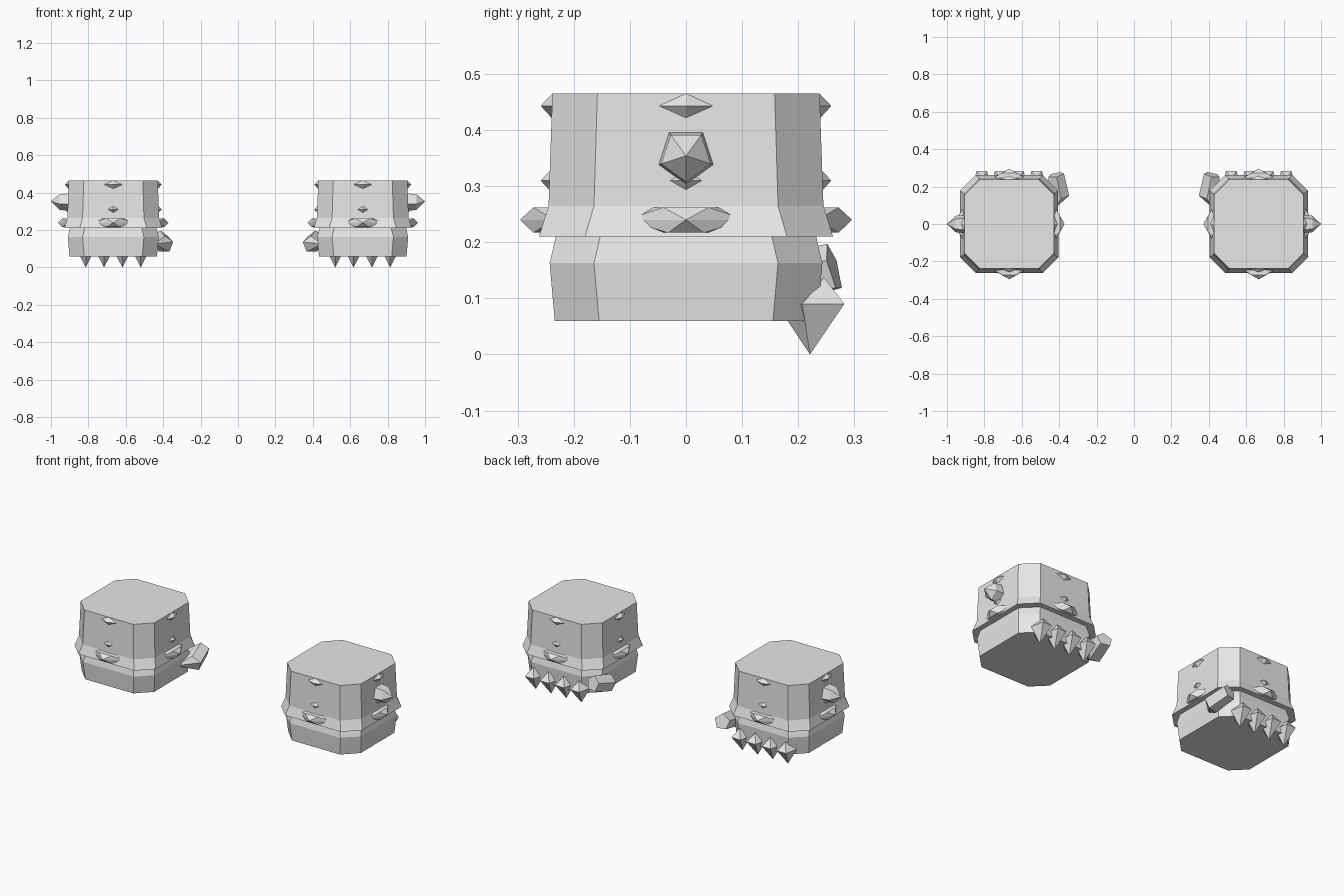
import bpy, bmesh, math
from mathutils import Vector, Matrix

cube = bpy.data.objects.get("Cube")
if cube:
    bpy.data.objects.remove(cube)

CENTRE = Vector((0.667, 0, 0))   # middle of the glove on the +x side

grey = bpy.data.materials.new("light_grey")
grey.use_nodes = True
grey.diffuse_color = (0.8, 0.8, 0.8, 1)
grey.node_tree.nodes["Principled BSDF"].inputs["Base Color"].default_value = (0.8, 0.8, 0.8, 1)


def finish(name, bm):
    """Turn a bmesh into a flat shaded part, mirrored onto the other glove."""
    bmesh.ops.recalc_face_normals(bm, faces=bm.faces)
    mesh = bpy.data.meshes.new(name)
    bm.to_mesh(mesh)
    bm.free()
    mesh.materials.append(grey)
    obj = bpy.data.objects.new(name, mesh)
    bpy.context.collection.objects.link(obj)
    obj.modifiers.new("other_glove", 'MIRROR').use_mirror_merge = False
    return obj


def hull(name, points):
    """Faceted solid around a few points."""
    bm = bmesh.new()
    verts = [bm.verts.new(p) for p in points]
    res = bmesh.ops.convex_hull(bm, input=verts)
    bmesh.ops.delete(bm, geom=[v for v in res["geom_interior"] if isinstance(v, bmesh.types.BMVert)],
                     context='VERTS')
    bmesh.ops.dissolve_limit(bm, angle_limit=0.01, verts=bm.verts, edges=bm.edges)
    return finish(name, bm)


def pentagon(centre, u, v, r):
    """Five points around a centre, first one along v."""
    return [Vector(centre) + r * (math.sin(a) * u + math.cos(a) * v)
            for a in (math.tau * i / 5 for i in range(5))]


def chamfered_square(half, corner, z):
    quarter = [Vector((half, -corner, z)), Vector((half, corner, z))]
    return [Matrix.Rotation(math.pi / 2 * k, 3, 'Z') @ p + CENTRE
            for k in range(4) for p in quarter]


# Glove body: chamfered square lofted through its cuff and fist outline
profile = [(0.234, 0.155, 0.06), (0.243, 0.164, 0.163), (0.232, 0.153, 0.21),
           (0.262, 0.18, 0.21), (0.245, 0.164, 0.265), (0.238, 0.158, 0.465)]
bm = bmesh.new()
rings = [[bm.verts.new(p) for p in chamfered_square(*row)] for row in profile]
for low, high in zip(rings, rings[1:]):
    for i in range(8):
        j = (i + 1) % 8
        bm.faces.new((low[i], low[j], high[j], high[i]))
bm.faces.new(rings[0])
bm.faces.new(rings[-1])
finish("glove_body", bm)

# Studs on all four sides: two small diamonds and a wide ridge on the cuff
X, Y, Z = Vector((1, 0, 0)), Vector((0, 1, 0)), Vector((0, 0, 1))
for k, side in enumerate(("outer", "back", "inner", "front")):
    turn = Matrix.Rotation(math.pi / 2 * k, 3, 'Z')

    def place(points):
        return [turn @ Vector(p) + CENTRE for p in points]

    for level, z, w in (("upper", 0.443, 0.05), ("lower", 0.31, 0.038)):
        hull(f"{side}_{level}_stud", place(
            [(0.238, -w, z), (0.238, w, z), (0.238, 0, z - 0.023),
             (0.238, 0, z + 0.022), (0.259, 0, z), (0.2, 0, z)]))
    ridge = [(0.235, s * 0.107, 0.24) for s in (-1, 1)] + [(0.296, 0, 0.24)]
    for s in (-1, 1):
        for depth, half in ((0.235, 0.065), (0.272, 0.04)):
            ridge += [(depth, s * half, 0.262), (depth, s * half * 0.8, 0.217)]
    hull(f"{side}_cuff_ridge", place(ridge))

# Pointed gem on the outer side
hull("outer_spike", pentagon((0.9, 0, 0.354), Y, -Z, 0.052)
     + pentagon((0.955, 0, 0.354), Y, -Z, 0.046) + [Vector((1, 0, 0.354))])

# Row of four claws along the lower back edge
for i in range(4):
    x = CENTRE.x + (i - 1.5) * 0.098
    hull(f"claw_{i + 1}", pentagon((x, 0.228, 0.09), X * 0.72, -Y, 0.067)
         + [Vector((x, 0.221, 0)), Vector((x, 0.246, 0.137))])

# Thumb: five sided stub on the inner side, pointing back and slightly up
end, start = Vector((0.417, 0.263, 0.154)), Vector((0.392, 0.146, 0.122))
axis = (end - start).normalized()
u = axis.cross(Z).normalized()
v = u.cross(axis)
hull("thumb", pentagon(end, u, v, 0.045) + pentagon(start, u, v, 0.048)
     + [Vector((0.45, 0.06, 0.125))])
